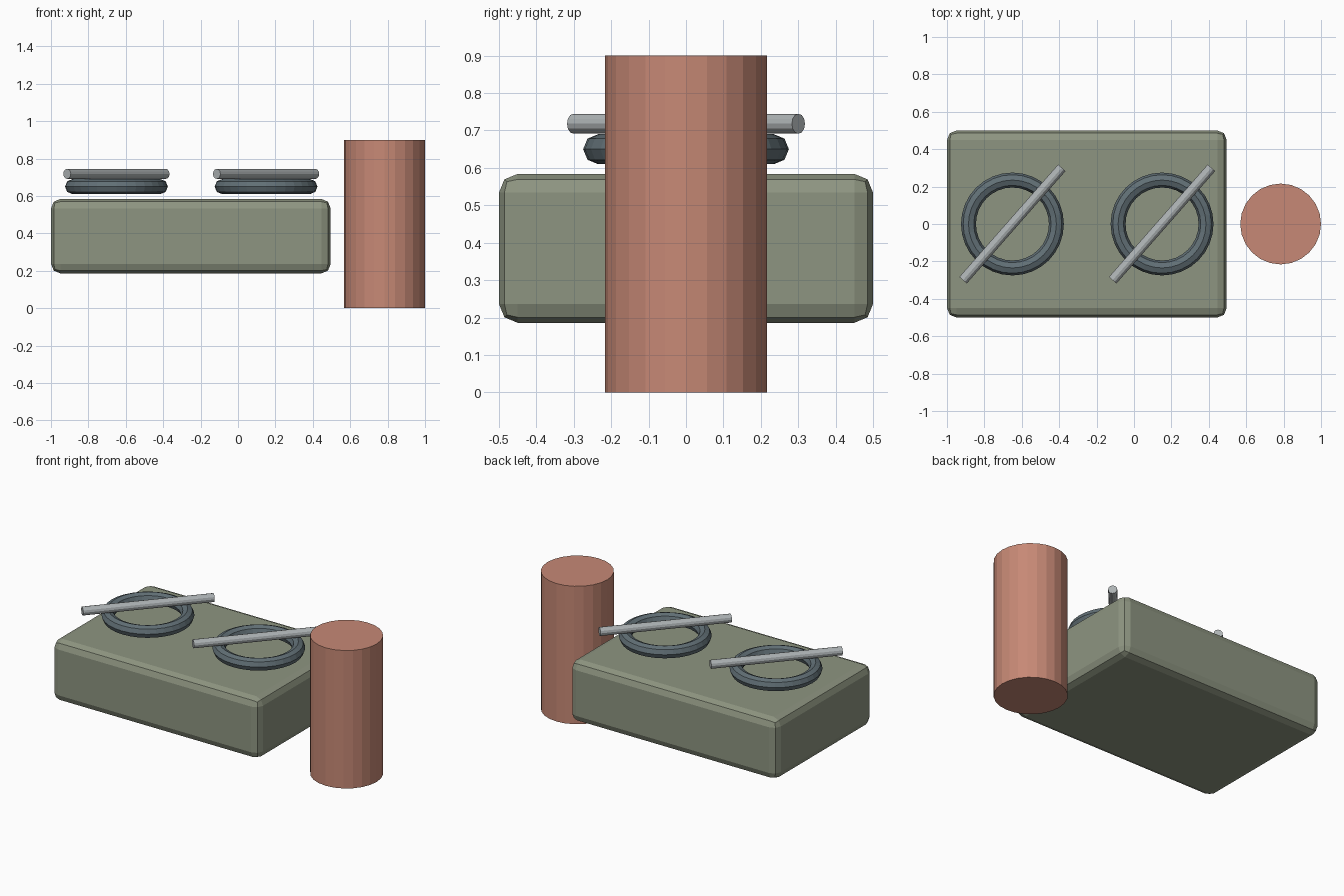
import bpy
import math

cube = bpy.data.objects.get("Cube")
if cube:
    bpy.data.objects.remove(cube, do_unlink=True)


def material(name, rgb):
    mat = bpy.data.materials.new(name)
    mat.use_nodes = True
    colour = (*rgb, 1.0)
    mat.diffuse_color = colour
    mat.node_tree.nodes["Principled BSDF"].inputs["Base Color"].default_value = colour
    return mat


def finish(name, mat):
    obj = bpy.context.object
    obj.name = name
    obj.data.name = name
    obj.data.materials.append(mat)
    return obj


sage = material("sage green", (0.27, 0.30, 0.22))
slate = material("slate grey", (0.12, 0.16, 0.18))
steel = material("light steel", (0.42, 0.45, 0.46))
clay = material("terracotta", (0.57, 0.25, 0.18))

# Bevelled block
bpy.ops.mesh.primitive_cube_add(size=1, location=(-0.252, 0, 0.385))
block = finish("block", sage)
block.scale = (1.495, 1.0, 0.398)
bpy.ops.object.transform_apply(location=False, rotation=False, scale=True)
bevel = block.modifiers.new("rounded edges", 'BEVEL')
bevel.width = 0.05
bevel.segments = 2

# Two rings, each with a diagonal rod resting on top
for side, x in (("right", -0.65), ("left", 0.15)):
    bpy.ops.mesh.primitive_torus_add(
        location=(x, 0, 0.65), major_radius=0.235, minor_radius=0.04,
        major_segments=32, minor_segments=8)
    finish("ring_" + side, slate)
    bpy.ops.mesh.primitive_cylinder_add(
        vertices=12, radius=0.0267, depth=0.8, location=(x, 0, 0.718),
        rotation=(0, math.pi / 2, 0.85))
    finish("rod_" + side, steel)

# Standing column beside the block
bpy.ops.mesh.primitive_cylinder_add(
    vertices=24, radius=0.216, depth=0.9, location=(0.784, 0, 0.45))
finish("column", clay)
